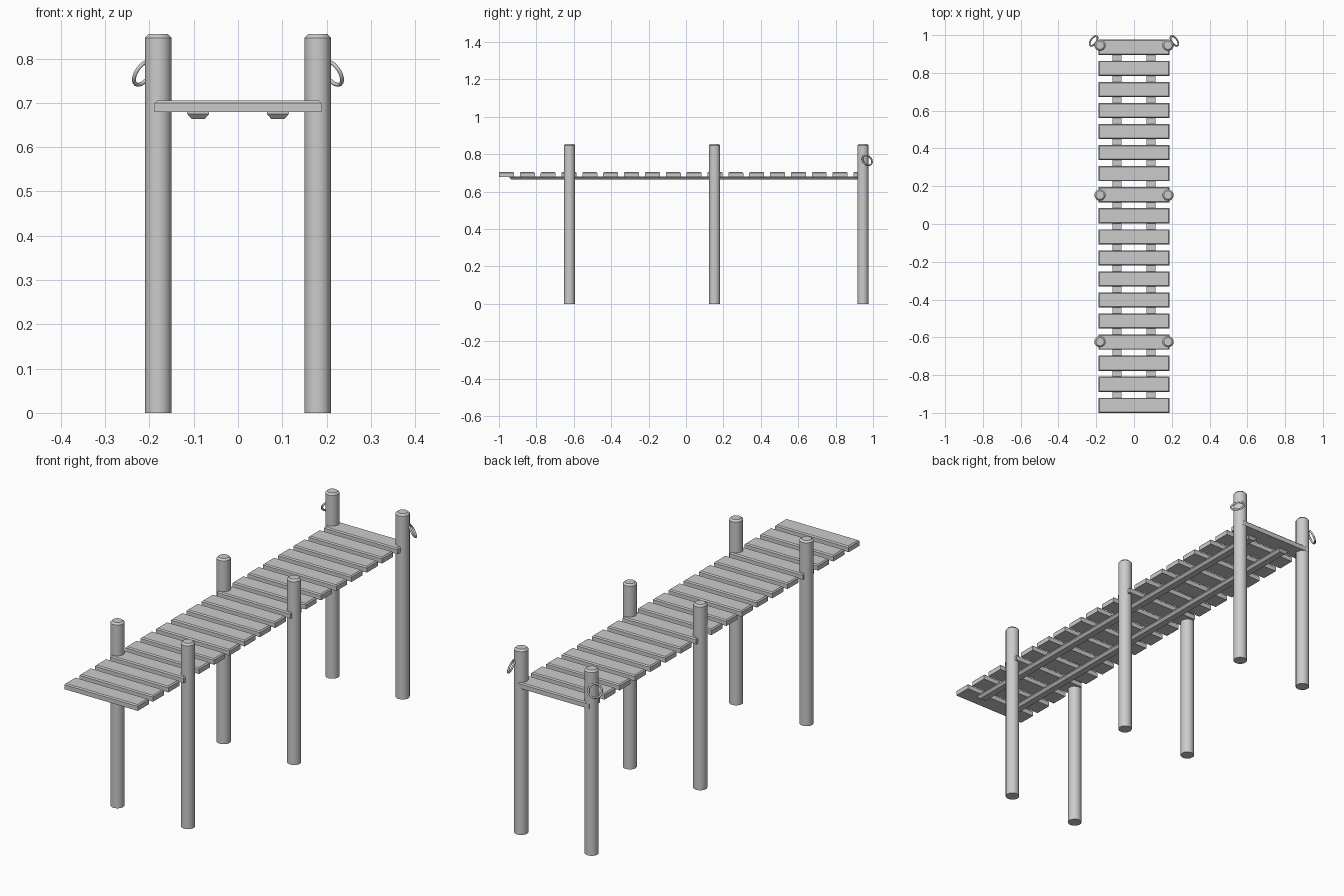
import bpy, bmesh
from math import radians
from mathutils import Vector

if "Cube" in bpy.data.objects:
    bpy.data.objects.remove(bpy.data.objects["Cube"])


def finish(name, bm, smooth=False):
    bmesh.ops.recalc_face_normals(bm, faces=bm.faces)
    me = bpy.data.meshes.new(name)
    bm.to_mesh(me)
    bm.free()
    ob = bpy.data.objects.new(name, me)
    bpy.context.collection.objects.link(ob)
    if smooth:
        bpy.ops.object.select_all(action='DESELECT')
        ob.select_set(True)
        bpy.context.view_layer.objects.active = ob
        bpy.ops.object.shade_smooth_by_angle(angle=radians(30))
    return ob


def slab(name, x, y, levels):
    """Stack of centred rectangles: levels = (half x, half y, z)."""
    bm = bmesh.new()
    rings = [[bm.verts.new((x + sx * hx, y + sy * hy, z))
              for sx, sy in ((-1, -1), (1, -1), (1, 1), (-1, 1))]
             for hx, hy, z in levels]
    for a, b in zip(rings, rings[1:]):
        for i in range(4):
            j = (i + 1) % 4
            bm.faces.new((a[i], a[j], b[j], b[i]))
    bm.faces.new(rings[0][::-1])
    bm.faces.new(rings[-1])
    return finish(name, bm)


# Deck planks with chamfered upper edges
for i in range(18):
    slab(f"plank_{i + 1}", 0, -0.96 + i * 0.1115,
         [(0.188, 0.04, 0.679), (0.188, 0.04, 0.700), (0.183, 0.035, 0.705)])

for side, label in ((-1, "left"), (1, "right")):
    # Long bearers under the deck, chamfered downwards
    slab(f"bearer_{label}", side * 0.09, -0.01,
         [(0.015, 0.925, 0.664), (0.025, 0.935, 0.675), (0.025, 0.935, 0.681)])

    # Round posts with chamfered tops
    for n, y in enumerate((-0.623, 0.153, 0.946)):
        bm = bmesh.new()
        bmesh.ops.create_cone(bm, cap_ends=True, segments=16, radius1=0.03,
                              radius2=0.03, depth=0.855)
        bmesh.ops.translate(bm, verts=bm.verts, vec=(side * 0.18, y, 0.4275))
        top = [e for e in bm.edges if all(v.co.z > 0.8 for v in e.verts)]
        bmesh.ops.bevel(bm, geom=top, offset=0.008, segments=1, affect='EDGES')
        finish(f"post_{label}_{n + 1}", bm, True)

    # Tilted mooring rings on the far posts
    normal = Vector((side * 0.71, 0.5, 0.48))
    bpy.ops.mesh.primitive_torus_add(
        major_segments=20, minor_segments=8, major_radius=0.03,
        minor_radius=0.0045, location=(side * 0.214, 0.969, 0.767),
        rotation=normal.to_track_quat('Z', 'Y').to_euler())
    bpy.context.object.name = f"mooring_ring_{label}"
    bpy.ops.object.shade_smooth_by_angle(angle=radians(60))
